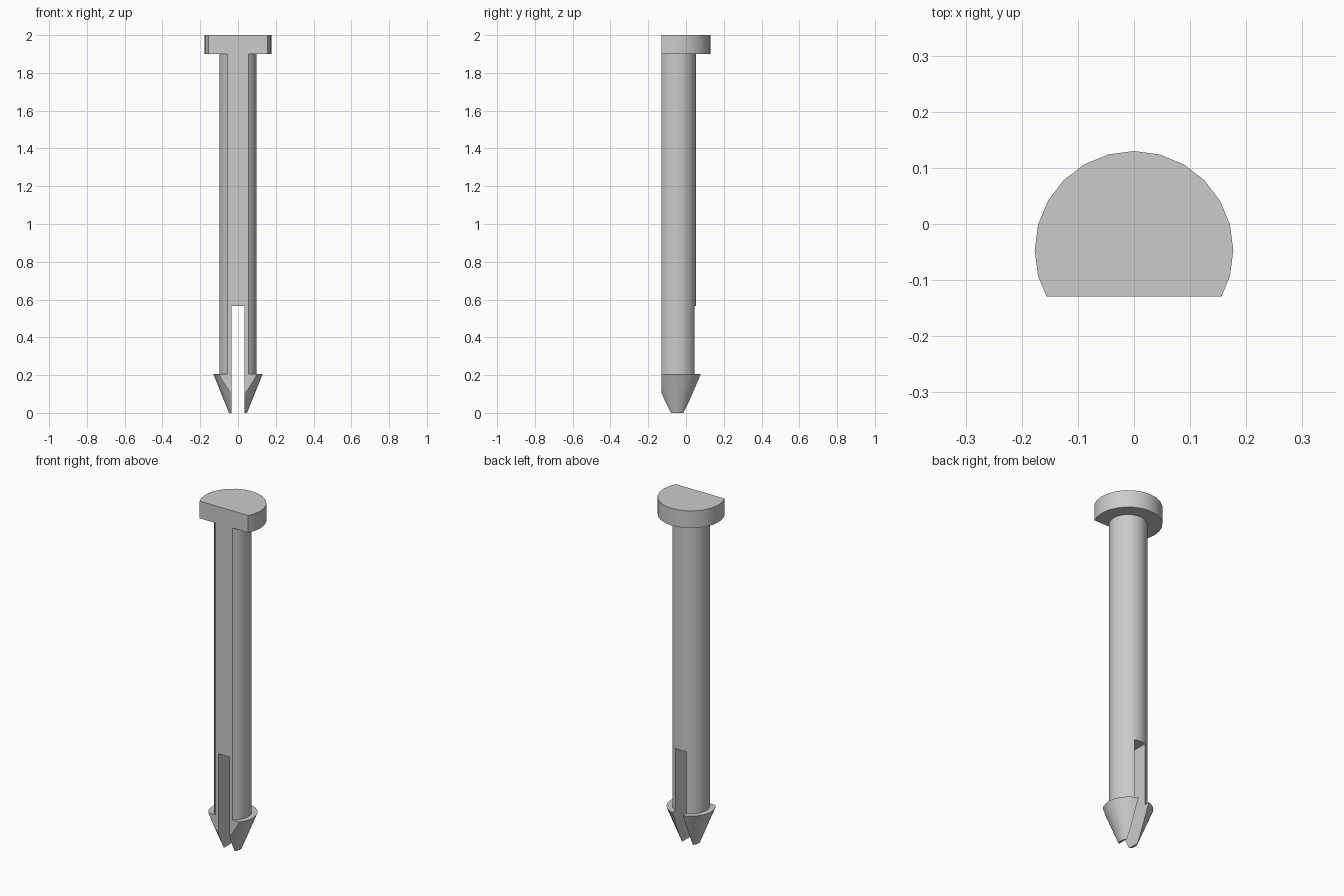
import bpy
import bmesh
from math import tau
from mathutils import Vector

cube = bpy.data.objects.get("Cube")
if cube:
    bpy.data.objects.remove(cube, do_unlink=True)

AXIS_Y = -0.047      # centre line of the round pin
FLAT_Y = -0.129      # flat front face
SLOT_HALF = 0.035
SLOT_TOP = 0.565
SIDES = 24

# Plain grey material
grey = bpy.data.materials.new("plain_grey")
grey.use_nodes = True
colour = (0.6, 0.6, 0.6, 1.0)
grey.diffuse_color = colour
grey.node_tree.nodes["Principled BSDF"].inputs["Base Color"].default_value = colour


def make_object(name, bm):
    bmesh.ops.recalc_face_normals(bm, faces=bm.faces)
    mesh = bpy.data.meshes.new(name)
    bm.to_mesh(mesh)
    bm.free()
    mesh.materials.append(grey)
    obj = bpy.data.objects.new(name, mesh)
    bpy.context.collection.objects.link(obj)
    return obj


# Pin turned in one piece: barbed tip, shaft and head
profile = [(0.048, 0), (0.13, 0.205), (0.099, 0.205),
           (0.099, 1.9), (0.177, 1.9), (0.177, 2)]
bm = bmesh.new()
verts = [bm.verts.new((0, AXIS_Y + r, z)) for r, z in profile]
edges = [bm.edges.new(pair) for pair in zip(verts, verts[1:])]
bmesh.ops.spin(bm, geom=verts + edges, cent=(0, AXIS_Y, 0), axis=(0, 0, 1),
               angle=tau, steps=SIDES, use_duplicate=False)
bmesh.ops.remove_doubles(bm, verts=bm.verts, dist=0.0001)
bmesh.ops.holes_fill(bm, edges=[e for e in bm.edges if e.is_boundary], sides=0)

# Flat front sliced off the whole length
bmesh.ops.bisect_plane(bm, geom=bm.verts[:] + bm.edges[:] + bm.faces[:],
                       plane_co=(0, FLAT_Y, 0), plane_no=(0, -1, 0),
                       clear_outer=True)
bmesh.ops.holes_fill(bm, edges=[e for e in bm.edges if e.is_boundary], sides=0)
pin = make_object("split_pin", bm)

# Slot dividing the lower end into two springy legs
bm = bmesh.new()
bmesh.ops.create_cube(bm, size=1)
bmesh.ops.scale(bm, vec=Vector((2 * SLOT_HALF, 1, 1)), verts=bm.verts)
bmesh.ops.translate(bm, vec=Vector((0, 0, SLOT_TOP - 0.5 - 0.2)), verts=bm.verts)
for v in bm.verts:
    v.co.z = SLOT_TOP if v.co.z > 0 else -0.2
cutter = make_object("slot_cutter", bm)
cutter.hide_render = True

slot = pin.modifiers.new("slot", 'BOOLEAN')
slot.operation = 'DIFFERENCE'
slot.solver = 'EXACT'
slot.object = cutter

bpy.ops.object.select_all(action='DESELECT')
pin.select_set(True)
bpy.context.view_layer.objects.active = pin
bpy.ops.object.modifier_apply(modifier=slot.name)
bpy.data.objects.remove(cutter, do_unlink=True)
bpy.ops.object.shade_smooth_by_angle()
